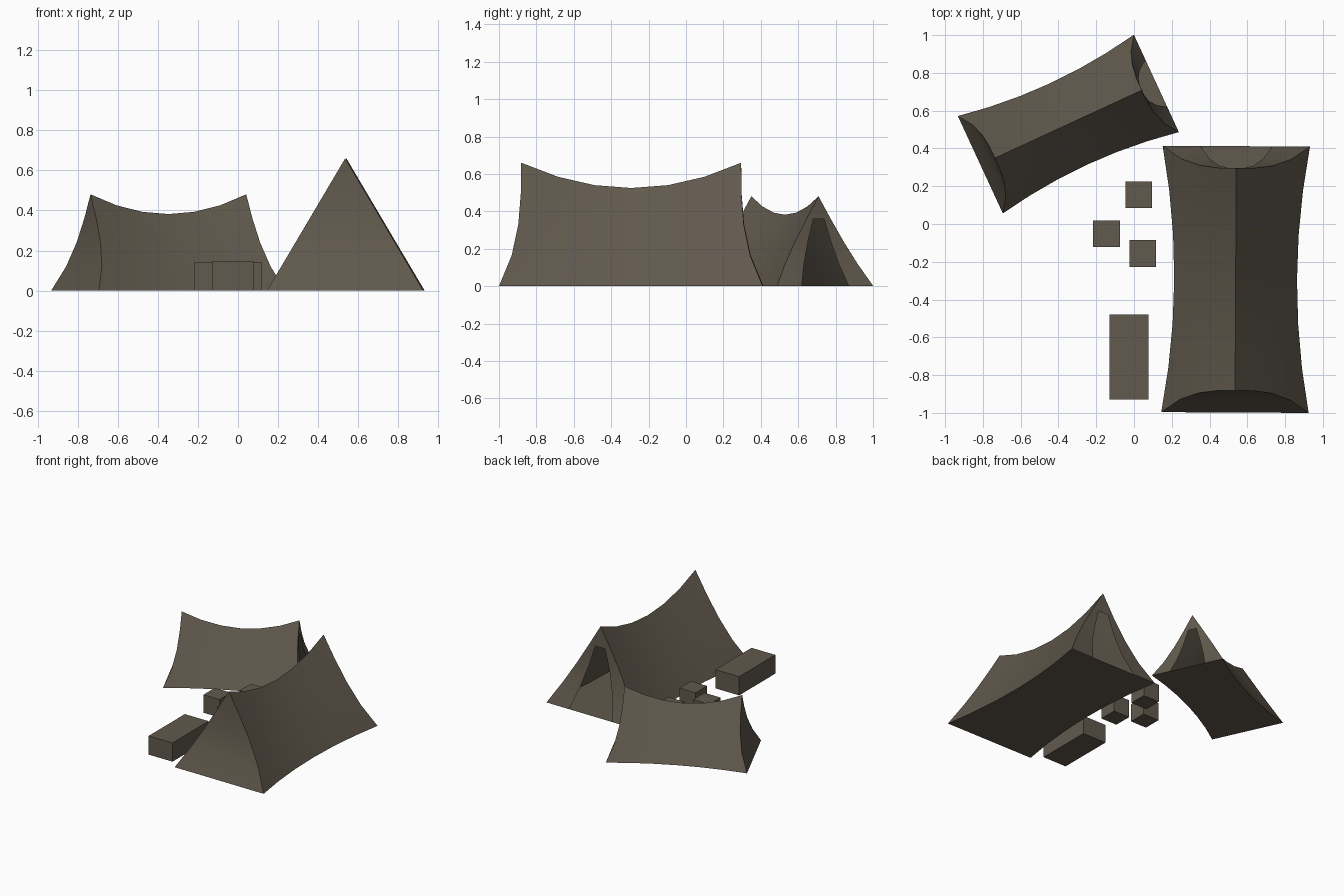
import bpy, bmesh, math
from mathutils import Matrix

if "Cube" in bpy.data.objects:
    bpy.data.objects.remove(bpy.data.objects["Cube"])

canvas = bpy.data.materials.new("drab brown")
canvas.diffuse_color = (0.12, 0.10, 0.074, 1)
canvas.use_nodes = True
canvas.node_tree.nodes["Principled BSDF"].inputs["Base Color"].default_value = canvas.diffuse_color

ROWS, COLS = 4, 6


def point(side, h, t):
    """Point on a tent wall: side -1/1, height fraction h, position along ridge t (-1..1)."""
    inset = 0.117 * (1 - (1 - h) ** 3)
    return (side * (1 - h) * (0.325 + 0.065 * t * t),
            t * (0.705 - inset),
            h * (0.525 + 0.135 * t * t))


def tent(name, loc, angle, scale):
    bm = bmesh.new()
    ts = [-1 + 2 * j / COLS for j in range(COLS + 1)]
    ridge = [bm.verts.new(point(1, 1, t)) for t in ts]
    grid = {}
    for s in (-1, 1):
        for i in range(ROWS):
            grid[s, i] = [bm.verts.new(point(s, i / ROWS, t)) for t in ts]
        grid[s, ROWS] = ridge
    # sagging side walls
    for s in (-1, 1):
        for i in range(ROWS):
            a, b = grid[s, i], grid[s, i + 1]
            for j in range(COLS):
                f = [a[j], a[j + 1], b[j + 1], b[j]]
                bm.faces.new(f if s == 1 else f[::-1])
    # closed front end
    for i in range(ROWS - 1):
        bm.faces.new([grid[-1, i][0], grid[1, i][0], grid[1, i + 1][0], grid[-1, i + 1][0]])
    bm.faces.new([grid[-1, ROWS - 1][0], grid[1, ROWS - 1][0], ridge[0]])
    # back end with a tapered door opening
    door = {}
    for s in (-1, 1):
        for i in range(ROWS):
            p = point(s, i / ROWS, 1)
            door[s, i] = bm.verts.new((s * (0.19 - 0.147 * i / (ROWS - 1)), p[1], p[2]))
        for i in range(ROWS - 1):
            f = [grid[s, i][-1], door[s, i], door[s, i + 1], grid[s, i + 1][-1]]
            bm.faces.new(f if s == 1 else f[::-1])
    top = ROWS - 1
    bm.faces.new([grid[1, top][-1], door[1, top], door[-1, top], grid[-1, top][-1], ridge[-1]])
    # floor
    bm.faces.new(grid[-1, 0] + [door[-1, 0], door[1, 0]] + grid[1, 0][::-1])
    bm.transform(Matrix.Translation(loc) @ Matrix.Rotation(math.radians(angle), 4, 'Z')
                 @ Matrix.Scale(scale, 4))
    me = bpy.data.meshes.new(name)
    bm.to_mesh(me)
    bm.free()
    ob = bpy.data.objects.new(name, me)
    bpy.context.collection.objects.link(ob)
    me.materials.append(canvas)
    bpy.ops.object.select_all(action='DESELECT')
    ob.select_set(True)
    bpy.context.view_layer.objects.active = ob
    bpy.ops.object.shade_smooth_by_angle(angle=math.radians(30))


def box(name, x0, x1, y0, y1, h):
    bpy.ops.mesh.primitive_cube_add(size=1, location=((x0 + x1) / 2, (y0 + y1) / 2, h / 2))
    ob = bpy.context.object
    ob.name = name
    ob.scale = (x1 - x0, y1 - y0, h)
    ob.data.materials.append(canvas)


# tents
tent("large_tent", (0.538, -0.293, 0), -0.3, 1.0)
tent("small_tent", (-0.3475, 0.529, 0), -65.2, 0.728)

# crates and long chest
box("crate_back", -0.045, 0.096, 0.085, 0.226, 0.142)
box("crate_left", -0.216, -0.075, -0.122, 0.019, 0.142)
box("crate_front", -0.024, 0.117, -0.228, -0.085, 0.142)
box("long_chest", -0.130, 0.078, -0.928, -0.478, 0.148)
